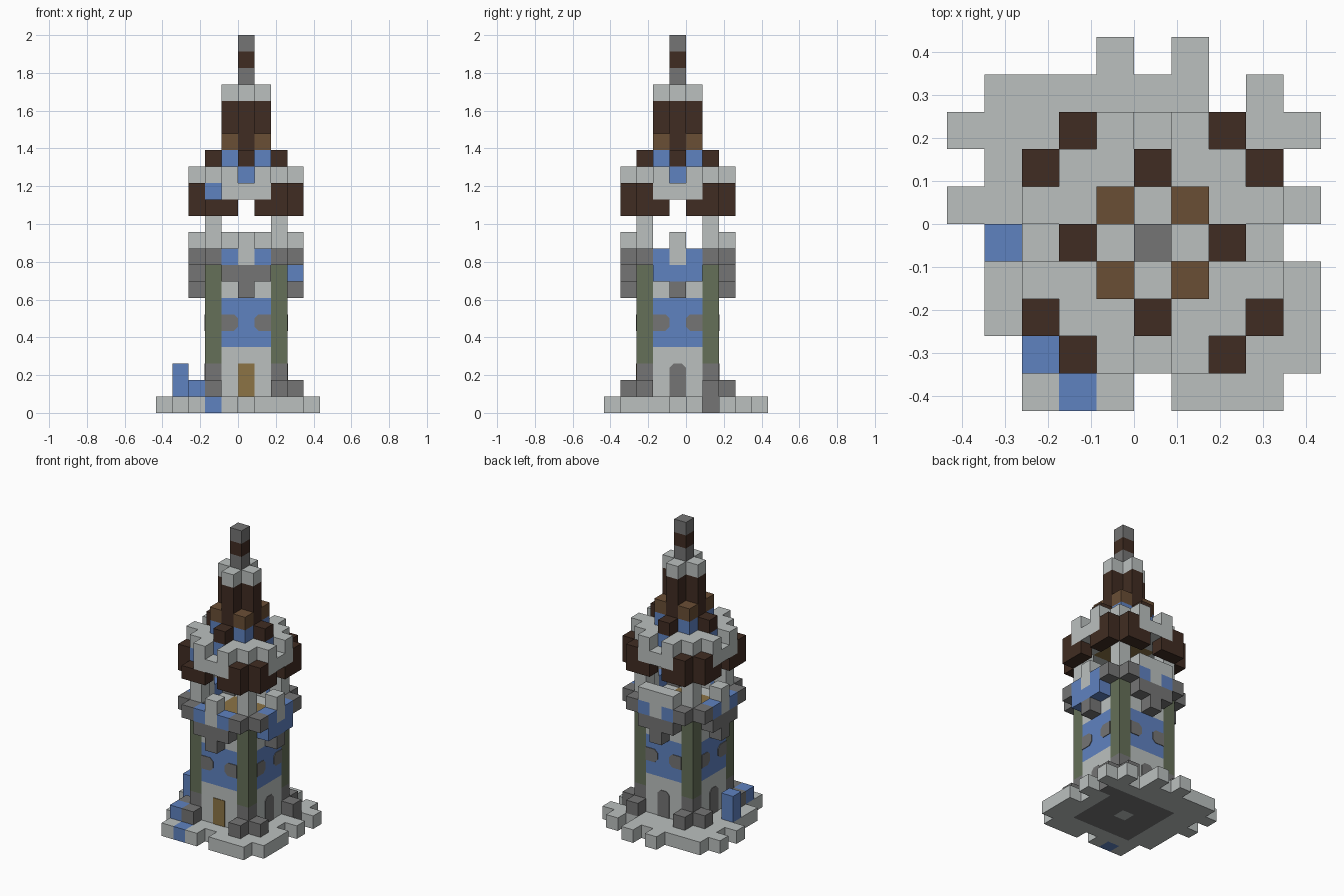
import bpy, bmesh
from mathutils import Matrix, Vector

if "Cube" in bpy.data.objects:
    bpy.data.objects.remove(bpy.data.objects["Cube"])

U = 2 / 23                              # block size
ORIGIN = Vector((0.5, -0.5, 0)) * U     # axis of the tower

# Materials
def srgb(h):
    c = [int(h[n:n + 2], 16) / 255 for n in (0, 2, 4)]
    return [v / 12.92 if v < 0.04 else ((v + 0.055) / 1.055) ** 2.4 for v in c] + [1]

COLOURS = {"light_stone": "bbc0bf", "dark_stone": "757575", "dark_wood": "402c22",
           "warm_wood": "6a4e35", "tan_wood": "8c7445", "blue": "5f82c0", "moss_green": "657058"}
MATS = {}
for name, code in COLOURS.items():
    m = bpy.data.materials.new(name)
    m.use_nodes = True
    m.diffuse_color = srgb(code)
    m.node_tree.nodes["Principled BSDF"].inputs["Base Color"].default_value = srgb(code)
    MATS[name] = m
NAMES = list(MATS)

cells = {}      # block position -> (part, colour)

def put(part, colour, spots, layers):
    for i, j in spots:
        for k in layers:
            cells[i, j, k] = (part, colour)

def sym(i, j):
    """All mirrored and quarter-turned copies of a spot."""
    return {(a * p, b * q) for a, b in ((i, j), (j, i)) for p in (1, -1) for q in (1, -1)}

def square(r):
    return [(i, j) for i in range(-r, r + 1) for j in range(-r, r + 1)]

# Ragged stone base
ROWS = {5: [(-1, -1), (1, 1)], 4: [(-4, 1), (3, 3)], 3: [(-5, 4)], 2: [(-4, 3)], 1: [(-5, 4)],
        0: [(-4, 3)], -1: [(-4, 4)], -2: [(-4, 4)], -3: [(-3, 4)], -4: [(-3, -1), (1, 3)]}
for j, runs in ROWS.items():
    for a, b in runs:
        put("base", "light_stone", [(i, j) for i in range(a, b + 1)], [0])
put("base", "dark_stone", square(2) + [(3, 2)], [0])
put("base", "light_stone", [(0, 0)], [0])
put("base", "blue", [(-2, -4)], [0])
put("blue_steps", "blue", [(-3, -3)], [1])
put("blue_steps", "blue", [(-4, 0)], [1, 2])

# Tower walls with a blue band
put("tower_wall", "light_stone", square(2), range(1, 4))
put("tower_wall", "blue", square(2), range(4, 7))
put("tower_wall", "light_stone", square(2), [7, 8])

# Corner columns on stepped feet
put("column_foot", "dark_stone", sym(2, 2), [1, 2])
put("column_foot", "dark_stone", sym(2, 3), [1])
put("corner_column", "moss_green", sym(2, 2), range(3, 9))

# Balcony: corbels, ring and battlements
put("corbel", "dark_stone", sym(0, 3), [7])
put("balcony", "dark_stone", sym(0, 3) | sym(1, 3), [8])
put("balcony", "blue", [(3, j) for j in (-1, 0, 1)], [8])
put("balcony_floor", "tan_wood", square(1), [8])
put("parapet", "dark_stone", sym(2, 3) | sym(2, 2), [9])
put("parapet", "blue", sym(1, 3), [9])
put("merlon", "light_stone", sym(0, 3), [9, 10])
put("merlon", "light_stone", [(-1, 3), (1, 3)], [10])
put("roof_post", "light_stone", sym(2, 2), range(10, 13))

# Roof: eaves, canopy and its upper steps
put("eaves", "dark_wood", sym(1, 3) | sym(2, 3), [12])
put("eaves", "dark_wood", sym(2, 3) - {(-2, -3)}, [13])
put("canopy", "light_stone", set(square(2)) | sym(0, 3) | sym(1, 3), [13])
put("ceiling", "tan_wood", square(1), [13])
put("canopy", "blue", [(-2, -2)], [13])
put("canopy", "light_stone", set(square(2)) | sym(1, 3), [14])
put("canopy", "blue", sym(0, 2), [14])
put("roof_step", "dark_wood", sym(0, 2), [15])
put("roof_step", "blue", square(1), [15])
put("roof_step", "warm_wood", sym(1, 1), [16])

# Spire
PLUS = sym(0, 1) | {(0, 0)}
put("spire", "dark_wood", PLUS, range(16, 19))
put("spire_collar", "light_stone", PLUS, [19])
put("finial", "dark_stone", [(0, 0)], [20, 22])
put("finial", "dark_wood", [(0, 0)], [21])

def finish(bm, name):
    bmesh.ops.remove_doubles(bm, verts=bm.verts, dist=1e-5)
    used = sorted({f.material_index for f in bm.faces})
    mesh = bpy.data.meshes.new(name)
    for f in bm.faces:
        f.material_index = used.index(f.material_index)
    bm.to_mesh(mesh)
    bm.free()
    for n in used:
        mesh.materials.append(MATS[NAMES[n]])
    bpy.context.collection.objects.link(bpy.data.objects.new(name, mesh))

# Turn the blocks of each part into its outer skin
AXES = [Vector(s * (n == a) for n in range(3)) for a in range(3) for s in (1, -1)]
for part in dict.fromkeys(p for p, c in cells.values()):
    bm = bmesh.new()
    for pos, (owner, colour) in cells.items():
        if owner != part:
            continue
        centre = ORIGIN + (Vector(pos) + Vector((0, 0, 0.5))) * U
        for d in AXES:
            if tuple(int(v) for v in Vector(pos) + d) in cells:
                continue
            s = Vector((d.y, d.z, d.x))
            t = d.cross(s)
            quad = [s + t, t - s, -s - t, s - t]
            f = bm.faces.new([bm.verts.new(centre + (d + q) * U / 2) for q in quad])
            f.material_index = NAMES.index(colour)
    finish(bm, part)

# Thin door and window plates, one set for each wall
def plates(name, colour, outline, turns):
    bm = bmesh.new()
    for turn in turns:
        spin = Matrix.Rotation(turn * 1.5707963, 3, "Z")
        verts = [bm.verts.new(ORIGIN + spin @ Vector((x * U, -2.5 * U, z * U))) for x, z in outline]
        f = bm.faces.new(verts)
        f.material_index = NAMES.index(colour)
        out = bmesh.ops.extrude_face_region(bm, geom=[f], use_keep_orig=True)
        top = [v for v in out["geom"] if isinstance(v, bmesh.types.BMVert)]
        bmesh.ops.translate(bm, verts=top, vec=spin @ Vector((0, -0.004, 0)))
    bmesh.ops.recalc_face_normals(bm, faces=bm.faces)
    finish(bm, name)

C = 0.25
ARCH = [(-0.5, 1), (0.5, 1), (0.5, 3 - C), (0.5 - C, 3), (C - 0.5, 3), (-0.5, 3 - C)]
SLOT = [(1.5, 5), (1.5, 6), (0.5 + C, 6), (0.5, 6 - C), (0.5, 5 + C), (0.5 + C, 5)]
plates("front_door", "tan_wood", [(-0.5, 1), (0.5, 1), (0.5, 3), (-0.5, 3)], [0])
plates("wall_arch", "dark_stone", ARCH, [1, 2, 3])
plates("right_slot", "dark_stone", SLOT, range(4))
plates("left_slot", "dark_stone", [(-x, z) for x, z in SLOT], range(4))
